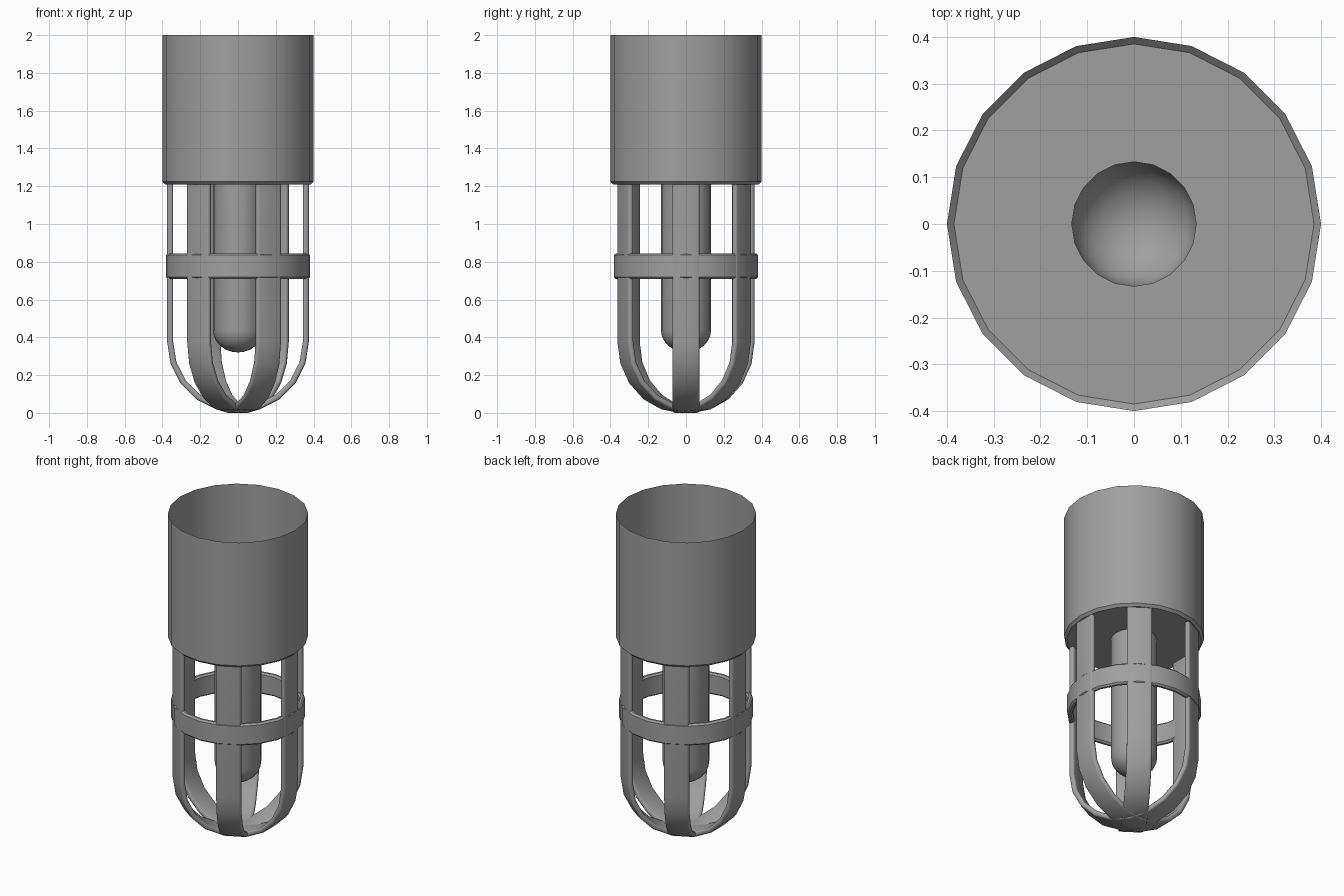
import bpy
import bmesh
from math import sin, cos, pi, radians

cube = bpy.data.objects.get("Cube")
if cube:
    bpy.data.objects.remove(cube)

SIDES = 20
FLOOR = 1.21

grey = bpy.data.materials.new("mid grey")
grey.use_nodes = True
grey.diffuse_color = (0.35, 0.35, 0.35, 1)
grey.node_tree.nodes["Principled BSDF"].inputs["Base Color"].default_value = grey.diffuse_color


def finish(bm, name):
    mesh = bpy.data.meshes.new(name)
    bm.to_mesh(mesh)
    bm.free()
    obj = bpy.data.objects.new(name, mesh)
    bpy.context.collection.objects.link(obj)
    mesh.materials.append(grey)
    bpy.ops.object.select_all(action='DESELECT')
    obj.select_set(True)
    bpy.context.view_layer.objects.active = obj
    bpy.ops.object.shade_smooth_by_angle(angle=radians(35))
    return obj


def lathe(name, profile, closed=False):
    """Spin a profile of (radius, z) points, listed from top to bottom outside."""
    bm = bmesh.new()
    rings = [[bm.verts.new((r * cos(2 * pi * i / SIDES), r * sin(2 * pi * i / SIDES), z))
              for i in range(SIDES)] for r, z in profile]
    pairs = list(zip(rings, rings[1:]))
    if closed:
        pairs.append((rings[-1], rings[0]))
    for a, b in pairs:
        for i in range(SIDES):
            j = (i + 1) % SIDES
            bm.faces.new((a[i], b[i], b[j], a[j]))
    bmesh.ops.remove_doubles(bm, verts=bm.verts[:], dist=1e-5)
    return finish(bm, name)


def rounded_section(width, depth, r):
    """Outline of a flat bar, as (sideways, inward) points."""
    pts = []
    for k, (sx, sy) in enumerate(((1, 1), (-1, 1), (-1, -1), (1, -1))):
        for step in range(4):
            a = k * pi / 2 + step * pi / 6
            pts.append((sx * (width / 2 - r) + r * cos(a),
                        depth / 2 + sy * (depth / 2 - r) + r * sin(a)))
    return pts


def hoop(name, angle):
    """U-shaped flat bar swept across the cage."""
    radius = 0.375
    path = [(radius, FLOOR, 0)]
    path += [(radius * cos(a), radius - radius * sin(a), a)
             for a in (pi * i / 10 for i in range(11))]
    path.append((-radius, FLOOR, pi))
    section = rounded_section(0.144, 0.032, 0.013)
    bm = bmesh.new()
    rings = []
    for u, z, a in path:
        ring = []
        for side, inward in section:
            x, h = u - inward * cos(a), z + inward * sin(a)
            ring.append(bm.verts.new((x * cos(angle) - side * sin(angle),
                                      x * sin(angle) + side * cos(angle), h)))
        rings.append(ring)
    n = len(section)
    for a, b in zip(rings, rings[1:]):
        for i in range(n):
            bm.faces.new((a[i], a[(i + 1) % n], b[(i + 1) % n], b[i]))
    bm.faces.new(rings[0])
    bm.faces.new(rings[-1])
    bmesh.ops.recalc_face_normals(bm, faces=bm.faces[:])
    return finish(bm, name)


# Open-topped housing with a chamfered base and a hole for the bulb
lathe("housing", [(0.4, 2), (0.4, FLOOR + 0.015), (0.385, FLOOR), (0.133, FLOOR)])

# Hollow bulb tube with a rounded tip
tip = [(0.133 * cos(a), 0.44 - 0.12 * sin(a)) for a in (pi / 2 * i / 6 for i in range(7))]
lathe("bulb", [(0.133, FLOOR)] + tip)

# Cage hoops
for number, degrees in enumerate((0, 55, 116.5), 1):
    hoop(f"cage_hoop_{number}", radians(degrees))

# Band around the cage with softened edges
top, bottom, outer, inner, c = 0.845, 0.71, 0.382, 0.35, 0.01
lathe("cage_band", [(inner, top - c), (inner + c, top), (outer - c, top), (outer, top - c),
                    (outer, bottom + c), (outer - c, bottom), (inner + c, bottom),
                    (inner, bottom + c)], closed=True)
